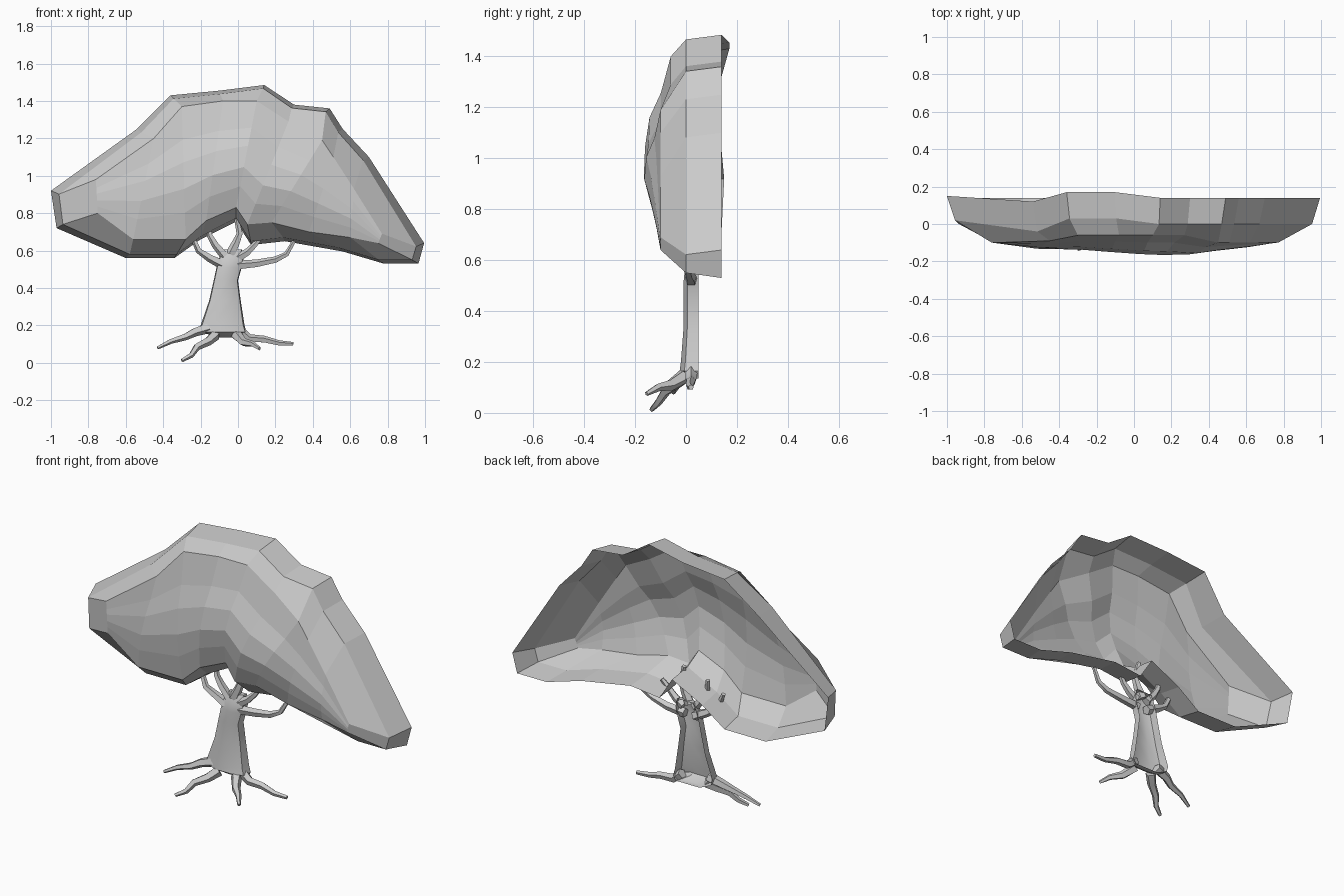
import bpy, bmesh, math
from mathutils import Vector

if "Cube" in bpy.data.objects:
    bpy.data.objects.remove(bpy.data.objects["Cube"])


def make_object(name, verts, faces, smooth=False):
    mesh = bpy.data.meshes.new(name)
    mesh.from_pydata(verts, [], faces)
    bm = bmesh.new()
    bm.from_mesh(mesh)
    bmesh.ops.recalc_face_normals(bm, faces=bm.faces)
    bm.to_mesh(mesh)
    bm.free()
    obj = bpy.data.objects.new(name, mesh)
    bpy.context.collection.objects.link(obj)
    for p in mesh.polygons:
        p.use_smooth = smooth
    return obj


# Canopy: shallow shell, open at the back, ten columns from left to right
rim_top = [(-1, .92), (-.54, 1.25), (-.36, 1.43), (-.1, 1.455), (.14, 1.485),
           (.30, 1.38), (.49, 1.36), (.56, 1.25), (.70, 1.10), (.995, .64)]
rim_bot = [(-.97, .72), (-.6, .56), (-.34, .56), (-.2, .66), (-.01, .755),
           (.07, .63), (.25, .65), (.56, .595), (.78, .53), (.965, .53)]
rim_y = [.15, .12, .17, .17, .14, .14, .14, .14, .14, .14]
mid_y = [.02, -.04, .03, .03, 0, 0, 0, 0, 0, 0]
front_top = [(-.76, .98), (-.45, 1.2), (-.30, 1.37), (-.08, 1.40), (.1, 1.40),
             (.27, 1.29), (.45, 1.19), (.51, 1.1), (.62, .93), (.77, .69)]
front_bot = [(-.75, .80), (-.56, .66), (-.28, .66), (-.17, .76), (-.01, .83),
             (.05, .74), (.18, .75), (.38, .70), (.6, .67), (.75, .64)]
front_y = [-.1, -.09, -.06, -.06, -.06, -.06, -.1, -.1, -.1, -.1]
bulge = [0, .45, .65, .8, .95, 1, .8, .55, .3, 0]
rows = [(.25, .03), (.42, .07), (.62, .08), (.8, .05)]

verts, n = [], 10
grid = []
for i in range(n):
    (tx, tz), (bx, bz) = rim_top[i], rim_bot[i]
    a = Vector((front_top[i][0], front_y[i], front_top[i][1]))
    b = Vector((front_bot[i][0], -.1, front_bot[i][1]))
    column = [Vector((tx, rim_y[i], tz)), Vector((tx * .957, mid_y[i], tz - .018)), a]
    for t, push in rows:
        column.append(a.lerp(b, t) - Vector((0, push * bulge[i], 0)))
    column += [b, Vector((bx * .965, 0, bz + .02)), Vector((bx, .14, bz))]
    grid.append(range(len(verts), len(verts) + len(column)))
    verts += column
faces = [(grid[i][j], grid[i][j + 1], grid[i + 1][j + 1], grid[i + 1][j])
         for i in range(n - 1) for j in range(len(grid[0]) - 1)]
for c in (grid[0], grid[-1]):                      # closed left and right ends
    faces += [(c[0], c[1], c[-2], c[-1]), (c[1], c[2], c[-3], c[-2])]
make_object("canopy", verts, faces)

# Trunk: half tube open at the back; (left, right, height, front y)
sections = [(-.12, .03, .135, .02), (-.19, .045, .165, -.025), (-.2, .035, .2, -.02),
            (-.155, .015, .33, -.01), (-.13, .0, .44, -.01),
            (-.115, .02, .51, -.01), (-.10, .03, .56, -.005), (-.08, .02, .605, .015)]
profile = [(0, 0), (.03, .75), (.28, 1), (.72, 1), (.97, .75), (1, 0)]
verts = [(l + (r - l) * u, .05 + (f - .05) * v, z)
         for l, r, z, f in sections for u, v in profile]
k = len(profile)
faces = [(s * k + j, s * k + j + 1, s * k + k + j + 1, s * k + k + j)
         for s in range(len(sections) - 1) for j in range(k - 1)]
faces += [tuple(range(k)), tuple(range(len(verts) - k, len(verts)))]
trunk = make_object("trunk", verts, faces, True)
trunk.data.set_sharp_from_angle(angle=math.radians(40))


# Tapered five-sided limbs
def limb(name, pts, r0, r1, sides=5):
    pts = [Vector(p) for p in pts]
    verts, faces = [], []
    last = len(pts) - 1
    for i, p in enumerate(pts):
        d = (pts[min(i + 1, last)] - pts[max(i - 1, 0)]).normalized()
        u = d.cross(Vector((0, 1, 0))).normalized()
        w = d.cross(u)
        r = r0 + (r1 - r0) * i / last
        for s in range(sides):
            ang = math.tau * s / sides
            verts.append(p + (u * math.cos(ang) + w * math.sin(ang)) * r)
    for i in range(last):
        for s in range(sides):
            q = (s + 1) % sides
            faces.append((i * sides + s, i * sides + q,
                          (i + 1) * sides + q, (i + 1) * sides + s))
    faces += [tuple(range(sides)), tuple(range(last * sides, (last + 1) * sides))]
    obj = make_object(name, verts, faces, True)
    obj.data.set_sharp_from_angle(angle=math.radians(50))


# Roots
limb("root_far_left", [(-.15, .01, .19), (-.23, 0, .165), (-.28, -.02, .14),
                       (-.36, -.03, .115), (-.43, -.05, .08)], .03, .009)
limb("root_front_left", [(-.12, 0, .15), (-.16, -.04, .115), (-.22, -.08, .085),
                         (-.25, -.11, .04), (-.30, -.135, .013)], .03, .01)
limb("root_front_right", [(-.01, 0, .15), (.03, -.06, .11), (.08, -.11, .1),
                          (.115, -.155, .075)], .03, .009)
limb("root_far_right", [(.01, .02, .17), (.06, .02, .13), (.14, .02, .125),
                        (.22, .015, .105), (.295, .02, .1)], .028, .011)

# Branches
limb("branch_low_left", [(-.07, .02, .52), (-.15, .02, .56), (-.21, .01, .6),
                         (-.25, .02, .69)], .028, .012)
limb("branch_left", [(-.07, .02, .57), (-.12, .02, .63), (-.15, .02, .68),
                     (-.16, .03, .75)], .025, .012)
limb("branch_middle", [(-.04, .02, .58), (-.01, .02, .64), (.01, .02, .69),
                       (-.01, .03, .79)], .028, .013)
limb("branch_right", [(0, .02, .56), (.05, .02, .59), (.09, .02, .63),
                      (.13, .03, .68)], .025, .012)
limb("branch_low_right", [(-.01, .02, .52), (.1, .02, .53), (.2, .01, .55),
                          (.26, .01, .58), (.3, .02, .65)], .026, .011)
